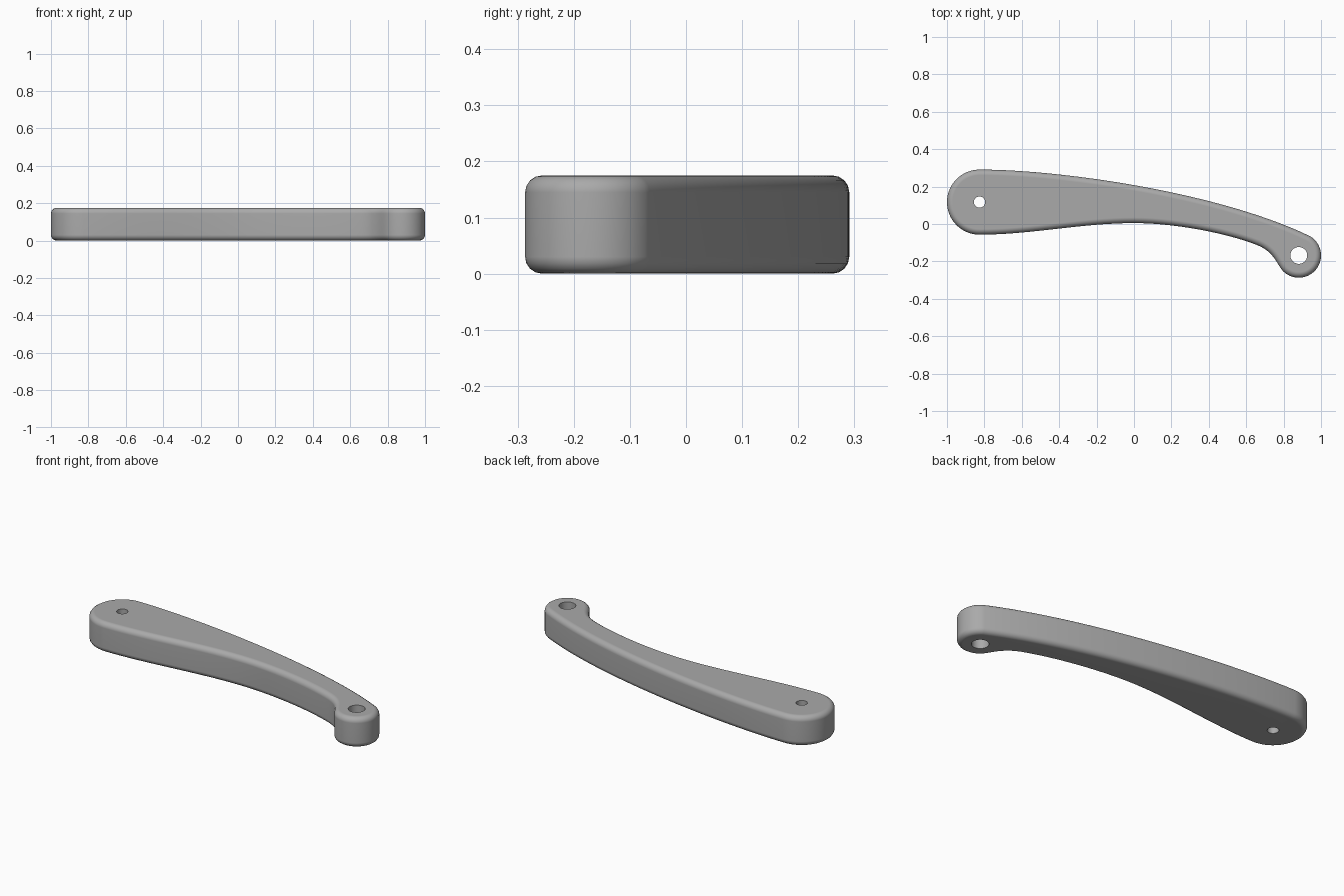
import bpy, bmesh, math
from mathutils import Vector
from mathutils.geometry import interpolate_bezier

if "Cube" in bpy.data.objects:
    bpy.data.objects.remove(bpy.data.objects["Cube"], do_unlink=True)

HEIGHT = 0.175
BIG, BIG_R = Vector((-0.826, 0.117)), 0.174
SMALL, SMALL_R = Vector((0.881, -0.168)), 0.119

grey = bpy.data.materials.new("plain_grey")
grey.use_nodes = True
colour = (0.4, 0.4, 0.4, 1)
grey.diffuse_color = colour
grey.node_tree.nodes["Principled BSDF"].inputs["Base Color"].default_value = colour


def arc(centre, radius, start, end, steps):
    """Points on a circle between two angles in degrees."""
    angles = [math.radians(start + (end - start) * i / steps) for i in range(steps + 1)]
    return [centre + radius * Vector((math.cos(a), math.sin(a))) for a in angles]


def sweep(start, h1, h2, end, steps):
    """Inner points of a bezier, end points left out."""
    return [p.to_2d() for p in interpolate_bezier(
        *[Vector((*p, 0)) for p in (start, h1, h2, end)], steps + 1)][1:-1]


# Outline, clockwise: wide end, back edge, narrow end, front edge
wide = arc(BIG, BIG_R, 270, 90, 28)
narrow = arc(SMALL, SMALL_R, 60, -135, 28)
neck, middle = Vector((0.66, -0.113)), Vector((0, 0.005))
outline = wide
outline += sweep(wide[-1], (-0.4, 0.291), (0.45, 0.172), narrow[0], 30)
outline += narrow
outline += sweep(narrow[-1], (0.76, -0.21), (0.75, -0.15), neck, 10) + [neck]
outline += sweep(neck, (0.5, -0.05), (0.22, 0.005), middle, 14) + [middle]
outline += sweep(middle, (-0.28, 0.005), (-0.55, -0.057), wide[0], 16)

# Lever body: extruded outline with rounded rims
bm = bmesh.new()
base = bm.faces.new([bm.verts.new((p.x, p.y, 0)) for p in outline])
top = bmesh.ops.extrude_face_region(bm, geom=[base], use_keep_orig=True)
bmesh.ops.translate(bm, vec=(0, 0, HEIGHT),
                    verts=[v for v in top["geom"] if isinstance(v, bmesh.types.BMVert)])
bmesh.ops.recalc_face_normals(bm, faces=bm.faces)
rims = [e for e in bm.edges if abs(e.verts[0].co.z - e.verts[1].co.z) < 0.001]
bmesh.ops.bevel(bm, geom=rims, offset=0.03, segments=4, profile=0.5,
                affect='EDGES', clamp_overlap=False)
mesh = bpy.data.meshes.new("lever_arm")
bm.to_mesh(mesh)
bm.free()
mesh.materials.append(grey)
arm = bpy.data.objects.new("lever_arm", mesh)
bpy.context.collection.objects.link(arm)


# Pivot holes through both ends
def drill(name, centre, radius):
    bpy.ops.mesh.primitive_cylinder_add(vertices=40, radius=radius, depth=1,
                                        location=(centre.x, centre.y, 0))
    cutter = bpy.context.object
    cutter.name = name
    cutter.data.materials.append(grey)
    cutter.hide_render = True
    bpy.ops.object.select_all(action='DESELECT')
    arm.select_set(True)
    bpy.context.view_layer.objects.active = arm
    cut = arm.modifiers.new(name, 'BOOLEAN')
    cut.operation, cut.solver, cut.object = 'DIFFERENCE', 'EXACT', cutter
    bpy.ops.object.modifier_apply(modifier=cut.name)
    bpy.data.objects.remove(cutter, do_unlink=True)


drill("wide_end_hole", BIG, 0.03)
drill("narrow_end_hole", SMALL, 0.045)

# Smooth rims and sides, crisp hole edges, flat caps
bpy.ops.object.shade_smooth_by_angle(angle=math.radians(35))
arm.modifiers.new("flat_caps", 'WEIGHTED_NORMAL').keep_sharp = True
